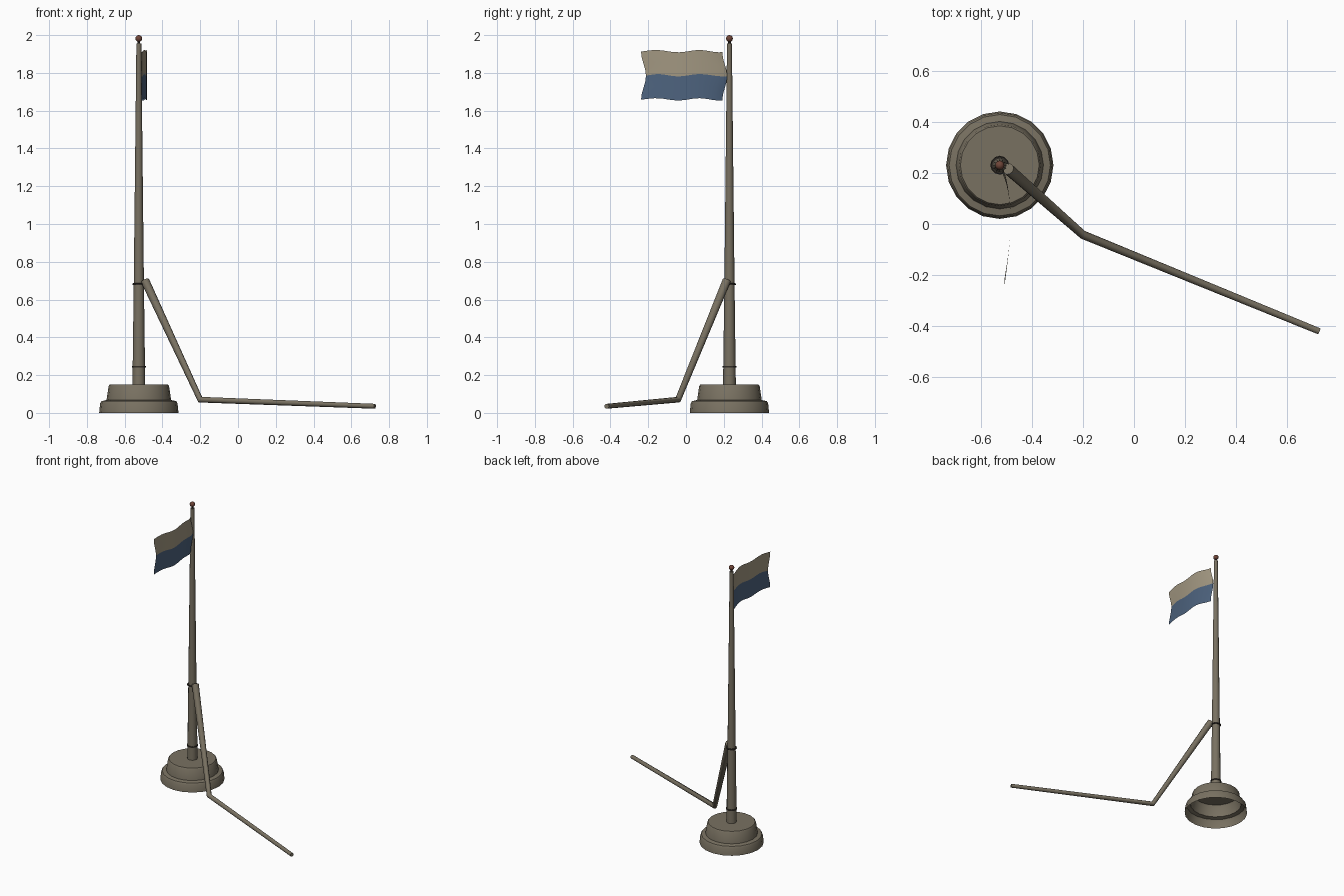
import bpy, bmesh, math
from mathutils import Vector

cube = bpy.data.objects.get("Cube")
if cube:
    bpy.data.objects.remove(cube)

CX, CY = -0.525, 0.23


def material(name, rgb):
    m = bpy.data.materials.new(name)
    m.use_nodes = True
    m.diffuse_color = (*rgb, 1)
    m.node_tree.nodes["Principled BSDF"].inputs["Base Color"].default_value = (*rgb, 1)
    return m


stone = material("weathered stone", (0.19, 0.165, 0.12))
dark = material("dark iron", (0.03, 0.025, 0.02))
rust = material("rusty red", (0.16, 0.06, 0.04))
cream = material("faded cream", (0.36, 0.31, 0.22))
blue = material("faded blue", (0.075, 0.125, 0.21))


def finish(name, bm, mats, angle=30):
    bmesh.ops.recalc_face_normals(bm, faces=bm.faces)
    me = bpy.data.meshes.new(name)
    bm.to_mesh(me)
    bm.free()
    ob = bpy.data.objects.new(name, me)
    bpy.context.collection.objects.link(ob)
    for m in mats:
        me.materials.append(m)
    bpy.ops.object.select_all(action='DESELECT')
    ob.select_set(True)
    bpy.context.view_layer.objects.active = ob
    bpy.ops.object.shade_smooth_by_angle(angle=math.radians(angle))
    return ob


def skin(bm, rings, cap_start, cap_end):
    n = len(rings[0])
    for a, b in zip(rings, rings[1:]):
        for i in range(n):
            j = (i + 1) % n
            bm.faces.new((a[i], a[j], b[j], b[i]))
    if cap_start:
        bm.faces.new(rings[0])
    if cap_end:
        bm.faces.new(rings[-1])


def lathe(name, profile, sides, mat, cap_start=False, cap_end=True):
    bm = bmesh.new()
    rings = [[bm.verts.new((CX + r * math.cos(math.tau * i / sides),
                            CY + r * math.sin(math.tau * i / sides), z))
              for i in range(sides)] for r, z in profile]
    skin(bm, rings, cap_start, cap_end)
    return finish(name, bm, [mat])


def tube(name, points, radii, sides, mat):
    pts = [Vector(p) for p in points]
    bm = bmesh.new()
    rings = []
    for k, p in enumerate(pts):
        before = (p - pts[k - 1]).normalized() if k else None
        after = (pts[k + 1] - p).normalized() if k + 1 < len(pts) else None
        d = ((before or after) + (after or before)).normalized()
        u = d.cross(Vector((0.55, 0.83, 0))).normalized()
        v = d.cross(u)
        rings.append([bm.verts.new(p + radii[k] * (u * math.cos(t) + v * math.sin(t)))
                      for t in (math.tau * i / sides for i in range(sides))])
    skin(bm, rings, True, True)
    return finish(name, bm, [mat], 50)


# Stepped base, hollow underneath
lathe("base", [(0.21, 0), (0.205, 0.05), (0.198, 0.062), (0.171, 0.068),
               (0.16, 0.142), (0.154, 0.15)], 20, stone)

# Tapering pole
lathe("pole", [(0.034, 0.14), (0.027, 0.68), (0.013, 1.955)], 12, stone)

# Iron bands around the pole
for label, z, r in (("lower_band", 0.245, 0.037), ("upper_band", 0.682, 0.034)):
    lathe(label, [(r - 0.012, z - 0.005), (r, z - 0.004), (r, z + 0.004),
                  (r - 0.012, z + 0.005)], 12, dark, True)

# Finial: short pin and ball
lathe("finial_pin", [(0.007, 1.95), (0.007, 1.975)], 8, dark)
bm = bmesh.new()
bmesh.ops.create_uvsphere(bm, u_segments=12, v_segments=8, radius=0.018)
bmesh.ops.translate(bm, verts=bm.verts, vec=(CX, CY, 1.982))
finish("finial_ball", bm, [rust])

# Snapped spar leaning from the pole to the ground
tube("broken_spar", [(-0.492, 0.215, 0.70), (-0.2, -0.042, 0.07), (0.725, -0.42, 0.035)],
     [0.023, 0.017, 0.013], 10, stone)

# Rippling two-band flag
COLS, ROWS = 20, 8
bm = bmesh.new()
grid = []
for i in range(COLS + 1):
    s = i / COLS
    col = []
    for j in range(ROWS + 1):
        t = j / ROWS
        y = 0.205 - 0.43 * s - 0.013 * math.cos(math.tau * t) * (2 * s - 1) ** 2
        x = -0.512 + 0.027 * math.sin(math.pi * s ** 0.8) + 0.006 * s
        z = 1.66 + 0.255 * t + 0.006 * math.cos(math.tau * 1.9 * s + 2.6)
        col.append(bm.verts.new((x, y, z)))
    grid.append(col)
for i in range(COLS):
    for j in range(ROWS):
        f = bm.faces.new((grid[i][j], grid[i + 1][j], grid[i + 1][j + 1], grid[i][j + 1]))
        f.material_index = 0 if j >= ROWS // 2 else 1
finish("flag", bm, [cream, blue])
